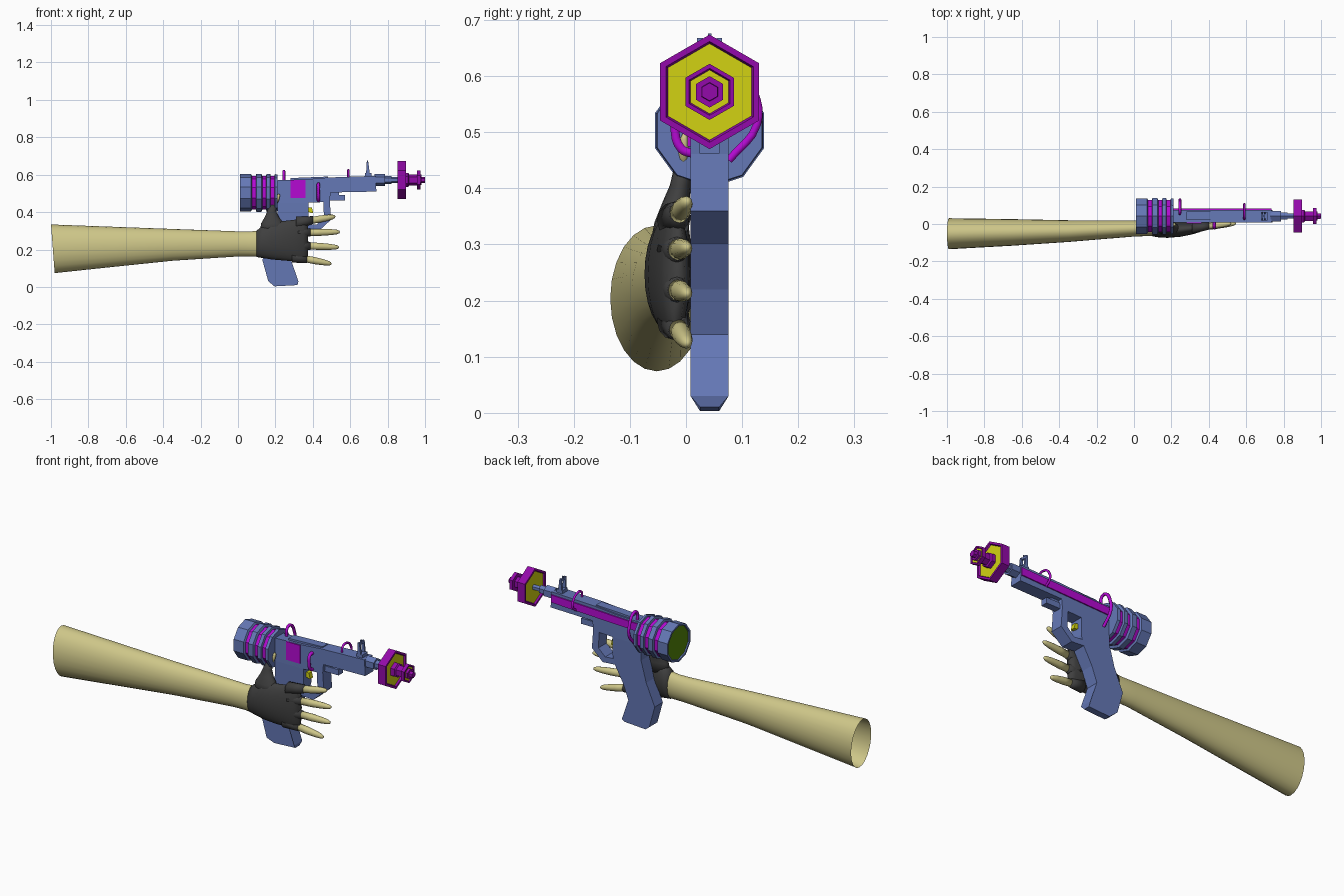
import bpy, bmesh, math

def material(name, r, g, b):
    m = bpy.data.materials.new(name)
    m.diffuse_color = (r, g, b, 1)
    return m

BLUE = material("steel blue", 0.13, 0.19, 0.47)
TAN = material("skin tan", 0.62, 0.57, 0.25)
GREY = material("glove grey", 0.05, 0.05, 0.05)
MAGENTA = material("magenta", 0.46, 0.003, 0.65)
PURPLE = material("purple", 0.29, 0.003, 0.40)
YELLOW = material("yellow", 0.65, 0.65, 0.006)
GREEN = material("green", 0.09, 0.24, 0.003)
CY = 0.042            # centre plane of the gun
Y0, Y1 = 0.008, 0.076  # sides of the gun

def finish(name, bm, mats, smooth=False):
    bmesh.ops.recalc_face_normals(bm, faces=bm.faces)
    for f in bm.faces:
        f.smooth = smooth
    me = bpy.data.meshes.new(name)
    bm.to_mesh(me)
    bm.free()
    for m in mats:
        me.materials.append(m)
    ob = bpy.data.objects.new(name, me)
    bpy.context.collection.objects.link(ob)
    return ob

def prism(name, pts, mat, y0=Y0, y1=Y1, taper_below=None):
    """Extrude an x-z outline across y; optionally pinch the lowest points."""
    bm = bmesh.new()
    a, b = [[bm.verts.new((x, y, z)) for x, z in pts] for y in (y0, y1)]
    bm.faces.new(a)
    bm.faces.new(b)
    for i in range(len(pts)):
        j = (i + 1) % len(pts)
        bm.faces.new((a[i], a[j], b[j], b[i]))
    if taper_below is not None:
        for v in bm.verts:
            if v.co.z < taper_below:
                v.co.y = CY + (v.co.y - CY) * 0.5
    return finish(name, bm, [mat])

def box(name, x0, x1, z0, z1, mat, y0=Y0, y1=Y1):
    return prism(name, [(x0, z0), (x1, z0), (x1, z1), (x0, z1)], mat, y0, y1)

def bridge(bm, rings, index=lambda k: 0):
    n = len(rings[0])
    for k in range(len(rings) - 1):
        for i in range(n):
            j = (i + 1) % n
            f = bm.faces.new((rings[k][i], rings[k][j], rings[k + 1][j], rings[k + 1][i]))
            f.material_index = index(k)

def turned(name, prof, zc, n, mats, caps=(0, 0), bands=()):
    """Faceted part around the x axis from (x, radius) pairs."""
    bm = bmesh.new()
    rings = []
    for x, r in prof:
        angs = [math.pi / 2 + math.tau * i / n for i in range(n)]
        rings.append([bm.verts.new((x, CY + r * math.cos(a), zc + r * math.sin(a))) for a in angs])
    bridge(bm, rings, lambda k: 1 if k in bands else 0)
    bm.faces.new(rings[0]).material_index = caps[0]
    bm.faces.new(rings[-1]).material_index = caps[1]
    return finish(name, bm, mats)

def limb(name, secs, mat, n=20, axis="x", caps=(True, True), slant=0.0):
    """Smooth loft of ellipses: (x, y, z, ry, r2), r2 along z (or x for axis z)."""
    bm = bmesh.new()
    rings = []
    for x, y, z, ry, r2 in secs:
        ring = []
        for i in range(n):
            c, s = math.cos(math.tau * i / n), math.sin(math.tau * i / n)
            p = (x, y + ry * c, z + r2 * s) if axis == "x" else (x + r2 * s, y + ry * c, z)
            ring.append(bm.verts.new(p))
        rings.append(ring)
    for v in rings[0]:
        v.co.x -= slant * (v.co.z - secs[0][2])
    bridge(bm, rings)
    if caps[0]:
        bm.faces.new(rings[0])
    if caps[1]:
        bm.faces.new(rings[-1])
    return finish(name, bm, [mat], True)

def hoop(name, pts, mat, r):
    cu = bpy.data.curves.new(name, "CURVE")
    cu.dimensions = "3D"
    cu.bevel_depth, cu.bevel_resolution, cu.resolution_u = r, 1, 4
    cu.use_fill_caps = True
    sp = cu.splines.new("BEZIER")
    sp.bezier_points.add(len(pts) - 1)
    for bp, p in zip(sp.bezier_points, pts):
        bp.co = p
        bp.handle_left_type = bp.handle_right_type = "AUTO"
    cu.materials.append(mat)
    ob = bpy.data.objects.new(name, cu)
    bpy.context.collection.objects.link(ob)

# Rear tank: ribs with coloured grooves, green rear disc
turned("tank", [(0.018, 0.088), (0.012, 0.09), (0.012, 0.1), (0.07, 0.1), (0.075, 0.09), (0.095, 0.09),
                (0.098, 0.102), (0.125, 0.102), (0.13, 0.09), (0.15, 0.09), (0.153, 0.102),
                (0.172, 0.102), (0.175, 0.09), (0.195, 0.09), (0.197, 0.1), (0.212, 0.098)],
       0.503, 10, [BLUE, MAGENTA, GREEN], (2, 0), (4, 8, 12))

# Receiver, barrel housing and top rail
prism("receiver", [(0.2, 0.45), (0.375, 0.45), (0.49, 0.455), (0.495, 0.505), (0.74, 0.51),
                   (0.735, 0.594), (0.48, 0.585), (0.36, 0.575), (0.2, 0.57)], BLUE)
prism("top_rail", [(0.28, 0.57), (0.48, 0.575), (0.48, 0.59), (0.28, 0.582)], BLUE, 0.022, 0.068)
box("under_block", 0.48, 0.572, 0.462, 0.492, BLUE, 0.024, 0.06)
box("under_block_mount", 0.49, 0.54, 0.485, 0.51, BLUE, 0.03, 0.054)

# Grip with chamfered foot
prism("grip", [(0.21, 0.47), (0.21, 0.37), (0.18, 0.26), (0.13, 0.145), (0.162, 0.03), (0.195, 0.003),
               (0.318, 0.01), (0.323, 0.03), (0.285, 0.14), (0.315, 0.22), (0.365, 0.31),
               (0.378, 0.36), (0.378, 0.47)], BLUE, taper_below=0.02)

# Trigger guard and trigger
prism("trigger_guard", [(0.49, 0.47), (0.498, 0.36), (0.435, 0.302), (0.35, 0.308), (0.36, 0.338),
                        (0.42, 0.333), (0.46, 0.37), (0.455, 0.47)], BLUE)
prism("trigger", [(0.37, 0.425), (0.395, 0.425), (0.402, 0.395), (0.39, 0.395), (0.37, 0.405)],
      YELLOW, 0.03, 0.054)

# Coloured panels on the sides
box("side_panel", 0.28, 0.36, 0.475, 0.572, MAGENTA, 0.003, 0.01)
prism("side_strip", [(0.21, 0.52), (0.735, 0.54), (0.735, 0.58), (0.21, 0.56)], MAGENTA, 0.074, 0.082)

# Hoops over the body and on the side
hoop("rear_hoop", [(0.245, y, z) for y, z in
     ((0.058, 0.565), (0.062, 0.612), (0.09, 0.617), (0.122, 0.57), (0.127, 0.515), (0.076, 0.45))],
     MAGENTA, 0.008)
hoop("front_hoop", [(0.59, y, z) for y, z in
     ((0.027, 0.58), (0.034, 0.618), (0.07, 0.622), (0.1, 0.598), (0.105, 0.56), (0.076, 0.535))],
     MAGENTA, 0.006)
hoop("side_hoop", [(0.43, y, z) for y, z in
     ((0.012, 0.55), (-0.014, 0.545), (-0.02, 0.51), (-0.008, 0.47), (0.012, 0.462))], MAGENTA, 0.009)

# Forked front sight
box("sight_base", 0.68, 0.715, 0.585, 0.61, BLUE, 0.02, 0.064)
for side, y in (("right", 0.02), ("left", 0.054)):
    prism("sight_post_" + side, [(0.685, 0.6), (0.705, 0.6), (0.697, 0.668), (0.687, 0.668)],
          BLUE, y, y + 0.01)
box("sight_bar", 0.687, 0.697, 0.655, 0.665, BLUE, 0.02, 0.064)
box("sight_pin", 0.689, 0.695, 0.655, 0.676, BLUE, 0.039, 0.045)

# Barrel and hexagonal emitter
ZC = 0.572
turned("barrel", [(0.73, 0.032), (0.785, 0.032), (0.785, 0.022), (0.82, 0.022), (0.82, 0.015),
                  (0.87, 0.015)], ZC, 6, [BLUE])
turned("emitter_disc", [(0.862, 0.086), (0.853, 0.09), (0.853, 0.102), (0.897, 0.102),
                        (0.897, 0.09), (0.888, 0.086)], ZC, 6, [PURPLE, YELLOW], (1, 1))
turned("emitter_stem", [(0.88, 0.038), (0.91, 0.038), (0.915, 0.03), (0.96, 0.03)], ZC, 6, [PURPLE])
turned("emitter_ring", [(0.956, 0.05), (0.975, 0.05), (0.975, 0.042), (0.969, 0.039)], ZC, 6,
       [PURPLE, YELLOW], (0, 1))
turned("emitter_tip", [(0.96, 0.028), (0.982, 0.028), (0.982, 0.017), (1.0, 0.016)], ZC, 6, [PURPLE])

# Forearm, open at the elbow end
limb("forearm", [(-0.99, -0.052, 0.204, 0.083, 0.13), (-0.65, -0.045, 0.215, 0.071, 0.106),
                 (-0.35, -0.038, 0.225, 0.058, 0.085), (0.0, -0.024, 0.23, 0.043, 0.067),
                 (0.06, -0.024, 0.23, 0.041, 0.066), (0.12, -0.026, 0.232, 0.039, 0.07)],
     TAN, 24, caps=(False, False), slant=0.075)

# Gloved palm and thumb
limb("glove_palm", [(0.1, -0.024, 0.231, 0.042, 0.071), (0.13, -0.027, 0.24, 0.044, 0.085),
                    (0.18, -0.031, 0.247, 0.043, 0.1), (0.25, -0.03, 0.247, 0.038, 0.106),
                    (0.31, -0.024, 0.248, 0.032, 0.112), (0.35, -0.019, 0.248, 0.025, 0.11),
                    (0.375, -0.016, 0.25, 0.014, 0.095)], GREY, 24)
limb("glove_thumb", [(0.19, -0.028, 0.29, 0.038, 0.075), (0.184, -0.026, 0.34, 0.03, 0.06),
                     (0.181, -0.018, 0.375, 0.024, 0.037), (0.18, -0.01, 0.405, 0.019, 0.024),
                     (0.186, -0.006, 0.438, 0.015, 0.02)], GREY, 16, "z")
limb("thumb_tip", [(0.187, -0.006, 0.43, 0.013, 0.017), (0.205, -0.004, 0.465, 0.011, 0.015),
                   (0.215, -0.003, 0.488, 0.008, 0.01), (0.218, -0.003, 0.497, 0.003, 0.004)],
     TAN, 12, "z")

# Fingers: grey knuckle sleeve followed by a bare tip
FINGERS = {"index": (0.31, 0.343, 0.365, 0.52, 0.376), "middle": (0.32, 0.29, 0.352, 0.545, 0.294),
           "ring": (0.32, 0.222, 0.352, 0.54, 0.212), "little": (0.29, 0.163, 0.335, 0.5, 0.124)}
for name, (xa, za, xm, xb, zb) in FINGERS.items():
    def section(x, r):
        t = (x - xa) / (xb - xa)
        return (x, -0.022 + 0.024 * t, za + (zb - za) * t, r * 0.9, r)
    limb(name + "_sleeve", [section(xa, 0.033), section(xm, 0.026), section(xm + 0.035, 0.021)],
         GREY, 12)
    span = xb - xm - 0.03
    limb(name + "_finger", [section(xm + 0.03 + span * t, r) for t, r in
                            ((0, 0.0185), (0.35, 0.019), (0.7, 0.016), (0.9, 0.012), (0.98, 0.007), (1, 0.002))],
         TAN, 12)
